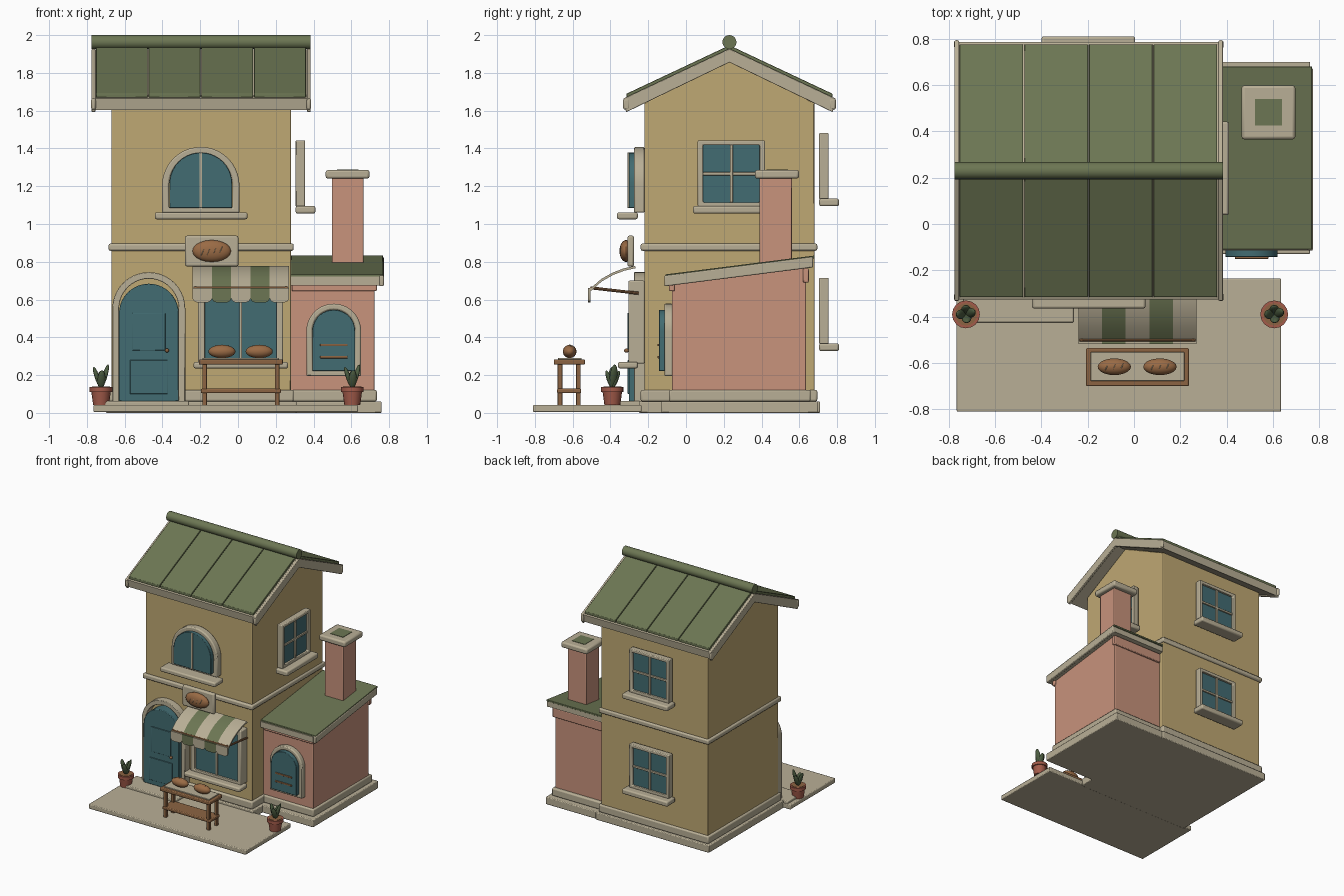
import bpy, bmesh, math
from mathutils import Matrix, Vector

cube = bpy.data.objects.get("Cube")
if cube:
    bpy.data.objects.remove(cube, do_unlink=True)


def material(name, hexcode):
    rgb = [int(hexcode[i:i + 2], 16) / 255 for i in (0, 2, 4)]
    col = [c / 12.92 if c < 0.04 else ((c + 0.055) / 1.055) ** 2.4 for c in rgb] + [1]
    m = bpy.data.materials.new(name)
    m.use_nodes = True
    m.diffuse_color = col
    m.node_tree.nodes["Principled BSDF"].inputs["Base Color"].default_value = col
    return m


WALL = material("ochre plaster", "BFA873")
TRIM = material("cream stone", "B9AF96")
TEAL = material("teal paint", "426C72")
GREEN = material("olive roof", "6C7653")
PINK = material("pink plaster", "C8937C")
WOOD = material("brown wood", "8C6442")
CRUST = material("bread crust", "9A6B45")
POT = material("terracotta", "A35B4A")
LEAF = material("dark leaf", "4C5C40")
made = []
I = Matrix()


def finish(name, bm, mat, bevel=0, M=I):
    bmesh.ops.recalc_face_normals(bm, faces=bm.faces)
    me = bpy.data.meshes.new(name)
    bm.to_mesh(me)
    bm.free()
    me.materials.append(mat)
    ob = bpy.data.objects.new(name, me)
    bpy.context.collection.objects.link(ob)
    ob.matrix_world = M
    if bevel:
        mod = ob.modifiers.new("Soft edges", "BEVEL")
        mod.width, mod.segments, mod.limit_method = bevel, 2, "ANGLE"
    made.append(ob)
    return ob


def box(name, x, y, z, mat, bevel=0.006, M=I):
    bm = bmesh.new()
    bmesh.ops.create_cube(bm, size=1)
    for v in bm.verts:
        v.co = [r[0] if c < 0 else r[1] for r, c in zip((x, y, z), v.co)]
    return finish(name, bm, mat, bevel, M)


def prism(name, pts, a, b, mat, axis="y", bevel=0, hole=None, M=I):
    """Extrude a profile from a to b; a matching hole loop makes it a frame."""
    bm = bmesh.new()

    def ring(loop, d):
        return [bm.verts.new((p, d, q) if axis == "y" else (d, p, q)) for p, q in loop]
    n = len(pts)
    if hole:
        rings = [ring(pts, a), ring(pts, b), ring(hole, b), ring(hole, a)]
        for k in range(4):
            r, s = rings[k], rings[(k + 1) % 4]
            for i in range(n):
                bm.faces.new((r[i], r[(i + 1) % n], s[(i + 1) % n], s[i]))
    else:
        r, s = ring(pts, a), ring(pts, b)
        bm.faces.new(r)
        bm.faces.new(s)
        for i in range(n):
            bm.faces.new((r[i], r[(i + 1) % n], s[(i + 1) % n], s[i]))
    return finish(name, bm, mat, bevel, M)


def arch(cx, r, z0, zs, n=20):
    arc = [(cx + r * math.cos(math.pi * i / n), zs + r * math.sin(math.pi * i / n)) for i in range(n + 1)]
    return [(cx - r, z0), (cx + r, z0)] + arc


def rect(w, z0, z1):
    return [(-w, z0), (w, z0), (w, z1), (-w, z1)]


def blob(name, semi, mat, M=I):
    bm = bmesh.new()
    bmesh.ops.create_uvsphere(bm, u_segments=20, v_segments=12, radius=1)
    bmesh.ops.scale(bm, vec=semi, verts=bm.verts)
    return finish(name, bm, mat, 0, M)


def cone(name, p, q, r1, r2, mat, n=16):
    p, q = Vector(p), Vector(q)
    bm = bmesh.new()
    bmesh.ops.create_cone(bm, cap_ends=True, segments=n, radius1=r1, radius2=r2, depth=(q - p).length)
    rot = (q - p).to_track_quat("Z", "Y").to_matrix().to_4x4()
    return finish(name, bm, mat, 0, Matrix.Translation((p + q) / 2) @ rot)


# Ground slabs, plinths and doorstep
box("paving", (-.765, .635), (-.81, -.235), (.005, .042), TRIM)
box("main_base", (-.7, .31), (-.25, .71), (0, .06), TRIM)
box("annex_base", (.27, .76), (-.13, .7), (0, .06), TRIM)
box("main_plinth", (-.685, .295), (-.24, .695), (.06, .122), TRIM, .01)
box("annex_plinth", (.27, .735), (-.09, .66), (.06, .122), TRIM, .01)
box("doorstep", (-.735, -.26), (-.425, -.24), (.035, .062), TRIM)

# Main house with gabled top, and the belt course
mid = .23
prism("main_walls", [(-.22, .05), (.68, .05), (.68, 1.64), (mid, 1.87), (-.22, 1.64)],
      -.67, .28, WALL, "x", .006)
box("belt_course", (-.685, .295), (-.24, .695), (.858, .897), TRIM, .01)


def gable(h, top, t, drop):
    k = .47
    return [(mid - h, top - k * h), (mid, top), (mid + h, top - k * h),
            (mid + h - drop, top - k * h - t), (mid, top - t), (mid - h + drop, top - k * h - t)]


# Main roof
prism("roof_deck", gable(.555, 1.925, .06, .01), -.755, .365, TRIM, "x")
for x in (-.765, .375):
    prism("barge_board", gable(.562, 1.928, .072, .015), x - .01, x + .01, TRIM, "x", .004)
    for s in (-1, 1):
        box("barge_end", (x - .012, x + .012), (mid + s * .545 - .018, mid + s * .545 + .018),
            (1.605, 1.665), TRIM, .01)
for i in range(4):
    x = -.752 + i * .279
    prism("roof_panel", gable(.545, 1.946, .021, 0), x, x + .274, GREEN, "x", .003)
cone("ridge_cap", (-.775, mid, 1.963), (.385, mid, 1.963), .037, .037, GREEN, 20)

# Arched front door
prism("door_frame", arch(-.472, .193, .055, .552), -.275, -.215, TRIM, bevel=.008,
      hole=arch(-.472, .158, .062, .552))
prism("front_door", arch(-.472, .158, .062, .526), -.303, -.22, TEAL, bevel=.004)
for w, z0, z1 in ((.087, .33, .53), (.1, .1, .28)):
    prism("door_panel", rect(w, z0, z1), -.309, -.3, TEAL, bevel=.003,
          M=Matrix.Translation((-.472, 0, 0)))
blob("door_knob", (.011, .013, .011), WOOD, Matrix.Translation((-.376, -.315, .33)))

# Arched upper window
prism("upper_frame", arch(-.197, .205, 1.06, 1.203), -.275, -.22, TRIM, bevel=.008,
      hole=arch(-.197, .168, 1.085, 1.203))
prism("upper_glass", arch(-.197, .166, 1.085, 1.212), -.303, -.23, TEAL, bevel=.003)
box("upper_mullion", (-.204, -.19), (-.309, -.3), (1.085, 1.378), TRIM, .002)
box("upper_sill", (-.44, .05), (-.365, -.255), (1.025, 1.062), TRIM, .01)

# Shop window
SHOP = Matrix.Translation((.014, 0, 0))
prism("shop_frame", rect(.225, .262, .7), -.305, -.22, TRIM, bevel=.006, hole=rect(.19, .285, .665), M=SHOP)
prism("shop_glass", rect(.19, .285, .665), -.285, -.23, TEAL, M=SHOP)
box("shop_mullion", (.007, .021), (-.295, -.28), (.285, .665), TRIM, .002)
box("shop_sill", (-.235, .265), (-.36, -.255), (.235, .27), TRIM, .01)


# Square four-pane windows on the right and back walls
def pane_window(M):
    prism("pane_frame", rect(.178, 0, .35), -.075, -.025, TRIM, bevel=.006, hole=rect(.15, .022, .325), M=M)
    prism("pane_glass", rect(.15, .022, .325), -.055, -.03, TEAL, M=M)
    box("pane_upright", (-.008, .008), (-.067, -.05), (.022, .325), TRIM, .002, M)
    box("pane_crossbar", (-.15, .15), (-.066, -.05), (.165, .181), TRIM, .002, M)
    box("pane_sill", (-.202, .202), (-.13, -.025), (-.038, .003), TRIM, .01, M)


pane_window(Matrix.Translation((.28, .24, 1.093)) @ Matrix.Rotation(math.pi / 2, 4, "Z"))
for z in (1.132, .365):
    pane_window(Matrix.Translation((-.197, .68, z)) @ Matrix.Rotation(math.pi, 4, "Z"))

# Side annex with lean-to roof
prism("annex_walls", [(-.075, .05), (.635, .05), (.635, .79), (-.075, .7)], .26, .722, PINK, "x", .006)
box("annex_back_beam", (.285, .735), (.62, .65), (.69, .765), PINK)
box("annex_front_beam", (.285, .735), (-.09, -.06), (.645, .69), PINK)


def lean(lo, hi, y0=-.115, y1=.672):
    return [(y0, .725 + lo), (y1, .825 + lo), (y1, .825 + hi), (y0, .725 + hi)]


prism("annex_roof_deck", lean(-.05, -.004), .28, .75, TRIM, "x")
prism("annex_barge_board", lean(-.055, .002), .748, .772, TRIM, "x", .006)
prism("annex_roof_cover", lean(-.006, .008, -.11, .68), .28, .768, GREEN, "x", .003)
prism("annex_window_frame", arch(.507, .145, .195, .433), -.115, -.07, TRIM, bevel=.008,
      hole=arch(.507, .113, .222, .433))
prism("annex_window_glass", arch(.507, .113, .222, .433), -.143, -.08, TEAL, bevel=.003)
for z in (.295, .36):
    box("annex_window_bar", (.435, .58), (-.15, -.14), (z - .006, z + .006), WOOD, .002)

# Chimney
box("chimney_stack", (.497, .664), (.39, .56), (.7, 1.25), PINK)
box("chimney_cap", (.464, .696), (.365, .598), (1.24, 1.286), TRIM, .012)
box("chimney_flue", (.523, .638), (.425, .54), (1.28, 1.289), GREEN, 0)

# Striped awning with rounded valance tabs
curve = [(-.27, .778), (-.33, .765), (-.39, .742), (-.45, .708), (-.51, .655)]
under = [(y + .004, z - .012) for y, z in reversed(curve)]
w = .102
for i in range(5):
    x = -.24 + i * w
    mat = GREEN if i % 2 else TRIM
    prism("awning_stripe", curve + under, x, x + w, mat, "x")
    tab = [(x, .66), (x, .605), (x + .007, .592), (x + .022, .585),
           (x + w - .022, .585), (x + w - .007, .592), (x + w, .605), (x + w, .66)]
    prism("awning_tab", tab, -.518, -.505, mat)
for x in (-.225, .255):
    cone("awning_strut", (x, -.505, .662), (x, -.25, .633), .008, .008, WOOD, 8)
cone("awning_rail", (-.235, -.5, .66), (.265, -.5, .66), .008, .008, WOOD, 8)


# Loaves with scored tops
def loaf(name, semi, M, cuts):
    rx, ry, rz = semi
    blob(name, semi, CRUST, M)
    for i in range(cuts):
        u = (i / (cuts - 1) - .5) * .9
        k = math.sqrt(1 - u * u)
        L = Matrix.Translation((u * rx, 0, .25 * rz)) @ Matrix.Rotation(-.4, 4, "Z")
        blob(name + "_score", (.004, ry * k * .7, rz * k * .79), TRIM, M @ L)


# Hanging sign
box("sign_board", (-.28, .002), (-.31, -.275), (.775, .938), TRIM, .01)
loaf("sign_loaf", (.102, .058, .034), Matrix.Translation((-.139, -.318, .857)) @ Matrix.Rotation(math.pi / 2, 4, "X"), 4)

# Bread table
box("table_top", (-.207, .237), (-.7, -.535), (.255, .283), WOOD)
box("table_cloth", (-.187, .217), (-.677, -.553), (.28, .291), TRIM, .002)
for x in (-.177, .207):
    for y in (-.667, -.57):
        box("table_leg", (x - .012, x + .012), (y - .012, y + .012), (.04, .26), WOOD, .003)
box("table_shelf", (-.197, .227), (-.682, -.555), (.104, .128), WOOD)
for x in (-.085, .112):
    loaf("table_loaf", (.072, .036, .035), Matrix.Translation((x, -.616, .325)), 3)

# Potted plants
for x in (-.725, .605):
    cone("pot_body", (x, -.39, .042), (x, -.39, .115), .042, .052, POT)
    cone("pot_rim", (x, -.39, .11), (x, -.39, .136), .06, .06, POT)
    cone("pot_soil", (x, -.39, .13), (x, -.39, .139), .048, .048, WOOD)
    for dx, dy, h in ((-.35, 0, .06), (.3, .1, .066), (.05, -.35, .05), (0, .4, .05)):
        M = Matrix.Translation((x, -.39, .13)) @ Vector((dx, dy, 1)).to_track_quat("Z", "Y").to_matrix().to_4x4()
        blob("plant_leaf", (.021, .013, h), LEAF, M @ Matrix.Translation((0, 0, h)))

# Smooth the rounded parts, keeping hard edges
bpy.ops.object.select_all(action="DESELECT")
for ob in made:
    ob.select_set(True)
bpy.context.view_layer.objects.active = made[0]
bpy.ops.object.shade_smooth_by_angle(angle=math.radians(35))
